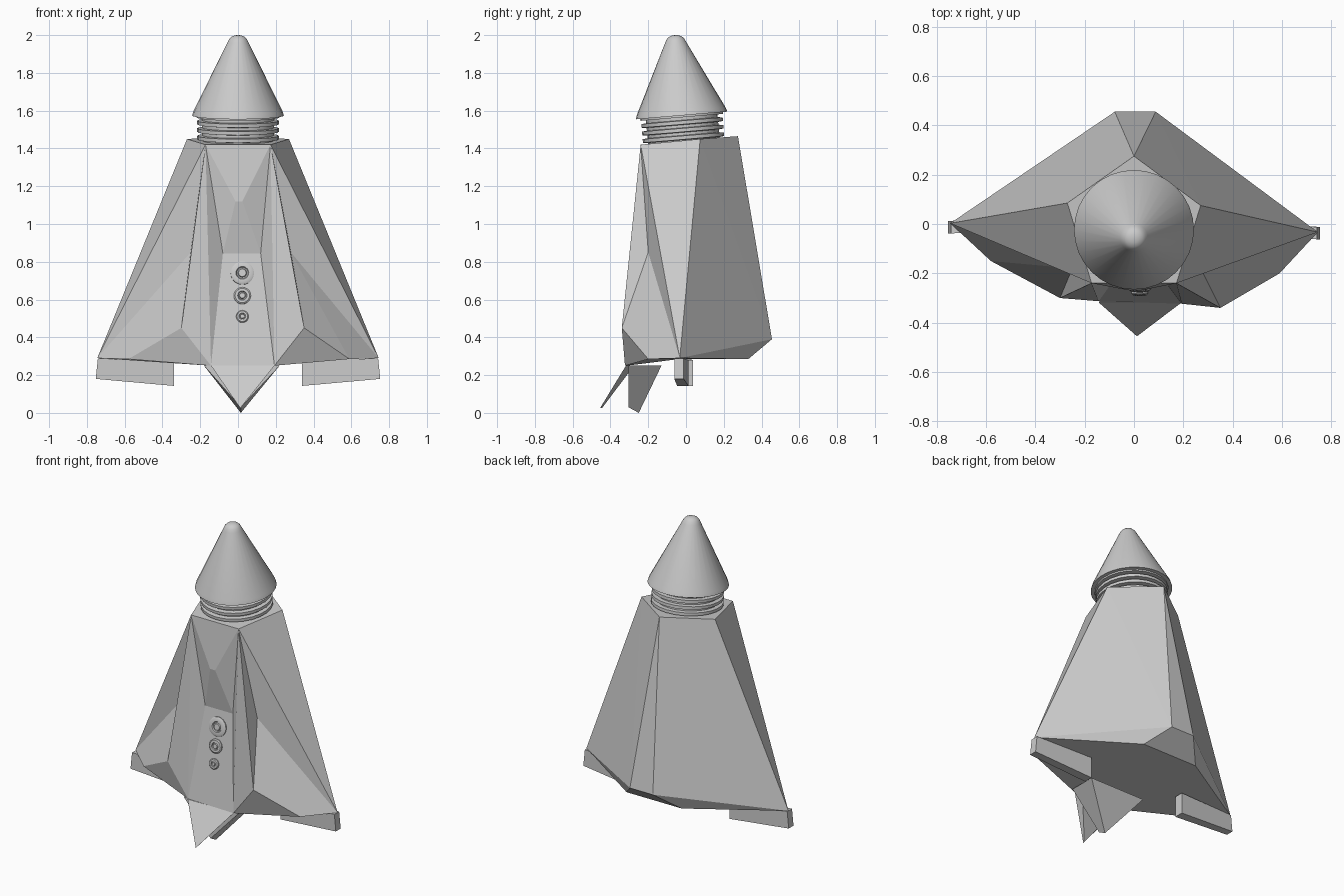
import bpy, bmesh, math
from mathutils import Matrix, Vector

if "Cube" in bpy.data.objects:
    bpy.data.objects.remove(bpy.data.objects["Cube"])


def make_object(name, verts, faces):
    mesh = bpy.data.meshes.new(name)
    bm = bmesh.new()
    vs = [bm.verts.new(v) for v in verts]
    for f in faces:
        bm.faces.new([vs[i] for i in f])
    bmesh.ops.recalc_face_normals(bm, faces=bm.faces)
    bm.to_mesh(mesh)
    bm.free()
    obj = bpy.data.objects.new(name, mesh)
    bpy.context.collection.objects.link(obj)
    return obj


def lathe(name, profile, matrix, segments=32):
    """Revolve (radius, height) points around local z."""
    mesh = bpy.data.meshes.new(name)
    bm = bmesh.new()
    vs = [bm.verts.new((r, 0, z)) for r, z in profile]
    es = [bm.edges.new(p) for p in zip(vs, vs[1:])]
    bmesh.ops.spin(bm, geom=vs + es, cent=(0, 0, 0), axis=(0, 0, 1),
                   angle=math.tau, steps=segments, use_duplicate=False)
    bmesh.ops.remove_doubles(bm, verts=bm.verts, dist=1e-4)
    bmesh.ops.recalc_face_normals(bm, faces=bm.faces)
    bm.to_mesh(mesh)
    bm.free()
    obj = bpy.data.objects.new(name, mesh)
    obj.matrix_world = matrix
    bpy.context.collection.objects.link(obj)
    bpy.context.view_layer.objects.active = obj
    obj.select_set(True)
    bpy.ops.object.shade_smooth_by_angle(angle=math.radians(35))
    obj.select_set(False)
    return obj


# Faceted hull: one side's corners as x, y, z plus small left/right skew dx, dy
half = {
    'T': (.172, -.24, 1.42, 0, 0),           # front top corner
    'S': (.27, .08, 1.45, 0, .005),          # side top corner
    'A': (.265, -.19, .85, .015, .01),       # top of side bulge
    'P': (.325, -.32, .45, .025, .02),       # bulge peak
    'F': (.585, -.175, .285, .005, .025),    # bulge outer foot
    'W': (.745, -.015, .29, 0, .018),        # wing tip
    'B': (.168, -.318, .25, .025, .005),     # bulge inner foot
    'K': (.10, -.225, .845, .02, 0),         # top of centre panel
    'M': (.018, -.27, 1.12, .005, 0),        # brow over the panel
    'C': (.20, .33, .285, 0, 0),             # rear underside
    'D': (.083, .455, .39, .005, 0),         # rear lower edge
}
verts, index = [(0, .275, 1.465)], {'R+': 0, 'R-': 0}
for sign, tag in ((1, '+'), (-1, '-')):
    for key, (x, y, z, dx, dy) in half.items():
        index[key + tag] = len(verts)
        verts.append((sign * x + dx, y - sign * dy, z))

faces = []
for tag in '+-':
    for tri in 'TSW TWA AWF AFP TAP TPB TBK TKM PFB SRD SDW DCW'.split():
        faces.append([index[k + tag] for k in tri])
for loop in ('T+ T- M- M+', 'M+ M- K- K+', 'K+ K- B- B+', 'R+ D- D+',
             'D+ D- C- C+', 'T+ S+ R+ S- T-', 'B+ F+ W+ C+ C- W- F- B-'):
    faces.append([index[k] for k in loop.split()])
make_object("hull", verts, faces)

# Tail fins under the wing tips
box_faces = [(0, 1, 2, 3), (4, 5, 6, 7), (0, 1, 5, 4),
             (1, 2, 6, 5), (2, 3, 7, 6), (3, 0, 4, 7)]
for sign, side in ((1, "right"), (-1, "left")):
    pts = []
    for oy, iy in ((-.05, -.035), (-.0, .025)):
        k = -.012 * sign
        pts += [(sign * .742, oy + k, .288), (sign * .753, oy + k, .18),
                (sign * .34, iy + k, .143), (sign * .34, iy + k, .28)]
    make_object(side + "_fin", pts, box_faces)

# Pointed flap continuing the centre panel, and the keel wedge behind it
wedge_faces = [(0, 1, 2), (3, 4, 5), (0, 1, 4, 3), (1, 2, 5, 4), (2, 0, 3, 5)]
make_object("front_flap",
            [(-.143, -.318, .25), (.193, -.318, .25), (.012, -.455, .025),
             (-.12, -.275, .25), (.17, -.275, .25), (.012, -.445, .025)],
            wedge_faces)
make_object("keel",
            [(-.18, -.305, .25), (.22, -.305, .25), (.015, -.305, .03),
             (-.18, -.13, .25), (.22, -.13, .25), (.015, -.25, 0)],
            wedge_faces)

# Neck with collar rings, and nose cone, on a slightly tilted axis
tilt = Matrix.Translation((0, -.012, 1.44)) @ Matrix.Rotation(math.radians(4.8), 4, 'X')
neck = [(0, -.02), (.19, -.02)]
for z in (.005, .045, .085):
    neck += [(.19, z), (.216, z + .003), (.216, z + .022), (.19, z + .025)]
neck += [(.19, .125), (.22, .125), (.22, .14), (0, .14)]
lathe("neck", neck, tilt, 24)
lathe("nose_cone", [(0, .135), (.243, .135), (.236, .157), (.056, .523),
                    (.047, .541), (.034, .554), (.018, .56), (0, .562)], tilt)

# Round buttons down the centre panel
slope = Vector((0, -.093, -.595))
normal = Vector((0, slope.z, -slope.y)).normalized()
facing = Vector((0, 0, 1)).rotation_difference(normal).to_matrix().to_4x4()
for i, (z, r) in enumerate(((.74, .062), (.62, .045), (.51, .033))):
    t = (.845 - z) / .595
    centre = Vector((.023, -.225, .845)) + slope * t
    lathe(f"button_{i + 1}",
          [(0, -.01), (r, -.01), (r, .006), (r * .85, .011), (r * .55, .011),
           (r * .48, .004), (r * .38, .004), (r * .32, .012), (0, .012)],
          Matrix.Translation(centre) @ facing, 20)
